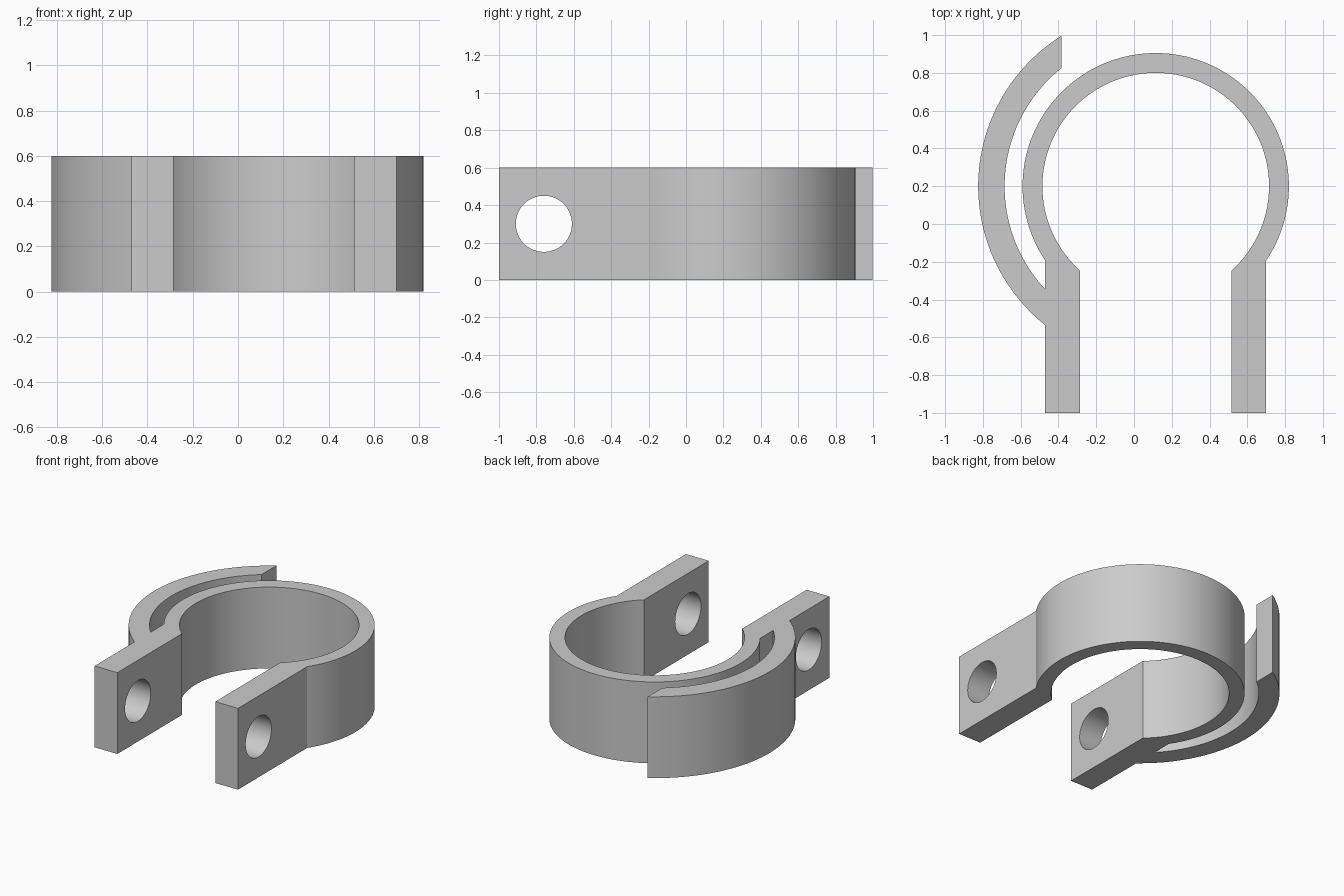
import bpy
import bmesh
from math import sqrt, atan2, sin, cos, radians

if "Cube" in bpy.data.objects:
    bpy.data.objects.remove(bpy.data.objects["Cube"])

# Shared dimensions
CX, CY, HEIGHT = 0.115, 0.2, 0.6
RING_IN, RING_OUT = 0.6, 0.705
HOOK_IN, HOOK_OUT = 0.8, 0.94
TAB_OUT, TAB_IN = 0.585, 0.4     # tab faces, measured from the ring axis
HOOK_TIP = 0.5                   # cut plane of the hook tip, from the ring axis
FRONT = -1.0

grey = bpy.data.materials.new("plain grey")
grey.use_nodes = True
grey.diffuse_color = (0.6, 0.6, 0.6, 1)
grey.node_tree.nodes["Principled BSDF"].inputs["Base Color"].default_value = grey.diffuse_color


def angle_at(radius, dx, side):
    """Angle where a circle crosses x = dx; side is +1 for back, -1 for front."""
    return atan2(side * sqrt(radius ** 2 - dx ** 2), dx)


def arc(radius, start, end, steps):
    """Points on a circle about the ring axis."""
    angles = [start + (end - start) * i / steps for i in range(steps + 1)]
    return [(CX + radius * cos(a), CY + radius * sin(a)) for a in angles]


def full_turn(a):
    return a % radians(360)


# Outline: left tab, hook, ring and right tab in one closed loop
hook_out = arc(HOOK_OUT, full_turn(angle_at(HOOK_OUT, -TAB_OUT, -1)),
               angle_at(HOOK_OUT, -HOOK_TIP, 1), 48)
hook_in = arc(HOOK_IN, angle_at(HOOK_IN, -HOOK_TIP, 1),
              full_turn(angle_at(HOOK_IN, -TAB_OUT, -1)), 48)
ring_out = arc(RING_OUT, full_turn(angle_at(RING_OUT, -TAB_OUT, -1)),
               angle_at(RING_OUT, TAB_OUT, -1), 96)
ring_in = arc(RING_IN, angle_at(RING_IN, TAB_IN, -1),
              full_turn(angle_at(RING_IN, -TAB_IN, -1)), 96)
outline = ([(CX - TAB_OUT, FRONT)] + hook_out + hook_in + ring_out
           + [(CX + TAB_OUT, FRONT), (CX + TAB_IN, FRONT)]
           + ring_in + [(CX - TAB_IN, FRONT)])

# Clamp body: extrude the outline
bm = bmesh.new()
base = bm.faces.new([bm.verts.new((x, y, 0)) for x, y in outline])
top = bmesh.ops.extrude_face_region(bm, geom=[base], use_keep_orig=True)["geom"]
bmesh.ops.translate(bm, vec=(0, 0, HEIGHT),
                    verts=[v for v in top if isinstance(v, bmesh.types.BMVert)])
bmesh.ops.recalc_face_normals(bm, faces=bm.faces)
mesh = bpy.data.meshes.new("clamp_body")
bm.to_mesh(mesh)
bm.free()
mesh.materials.append(grey)
body = bpy.data.objects.new("clamp_body", mesh)
bpy.context.collection.objects.link(body)

# Bolt hole through both tabs
bpy.ops.mesh.primitive_cylinder_add(vertices=64, radius=0.15, depth=2,
                                    location=(CX, -0.76, HEIGHT / 2),
                                    rotation=(0, radians(90), 0))
cutter = bpy.context.object
cutter.name = "bolt_hole_cutter"
cutter.data.materials.append(grey)
hole = body.modifiers.new("bolt_hole", "BOOLEAN")
hole.operation = "DIFFERENCE"
hole.solver = "EXACT"
hole.object = cutter

bpy.ops.object.select_all(action="DESELECT")
body.select_set(True)
bpy.context.view_layer.objects.active = body
bpy.ops.object.modifier_apply(modifier=hole.name)
bpy.data.objects.remove(cutter)

# Smooth curved walls, crisp corners
bpy.ops.object.shade_smooth_by_angle(angle=radians(20))
